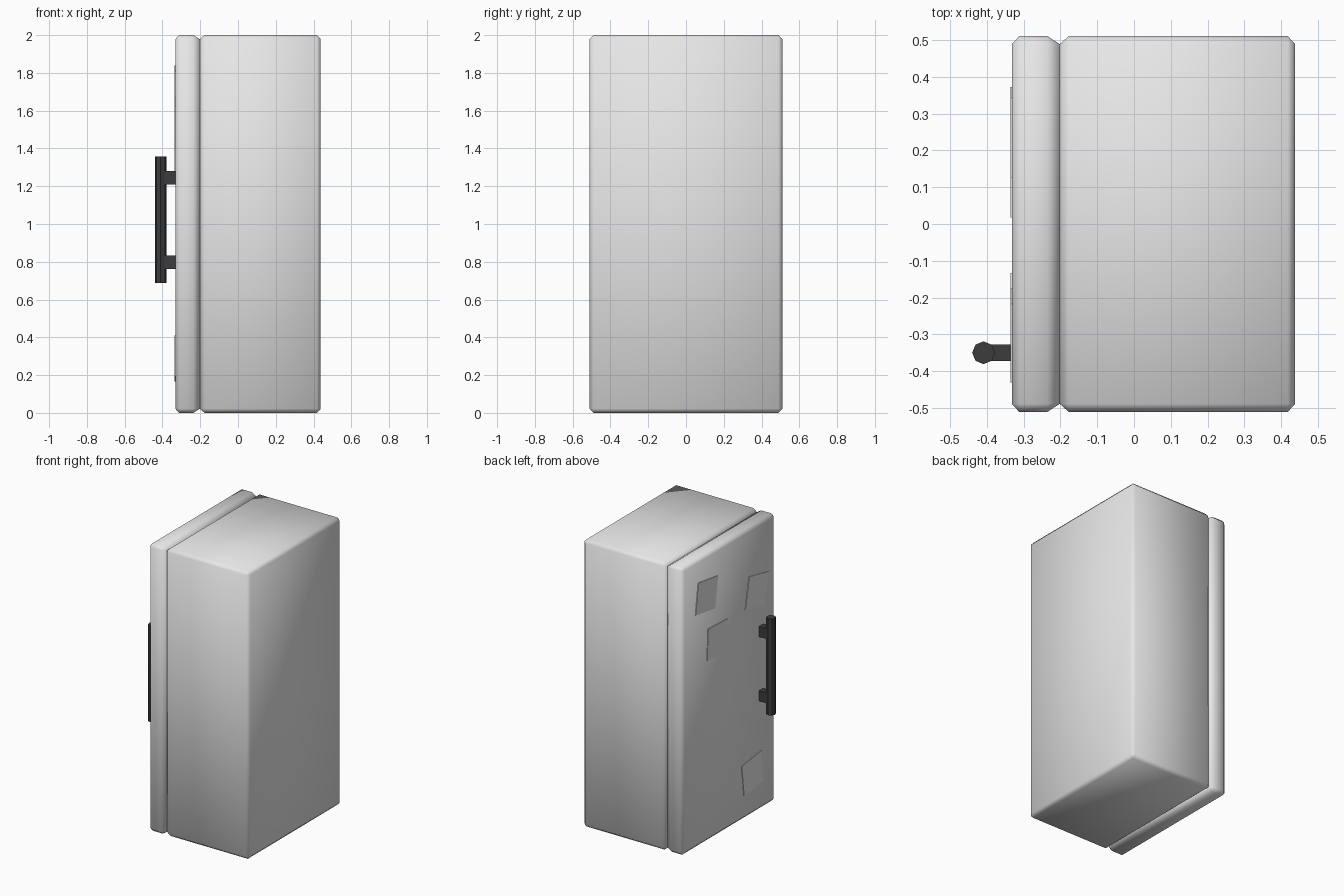
import bpy, bmesh
from math import radians
from mathutils import Matrix, Vector

cube = bpy.data.objects.get("Cube")
if cube:
    bpy.data.objects.remove(cube)


def material(name, rgb):
    m = bpy.data.materials.new(name)
    m.use_nodes = True
    m.diffuse_color = (*rgb, 1)
    m.node_tree.nodes["Principled BSDF"].inputs["Base Color"].default_value = (*rgb, 1)
    return m


enamel = material("pale grey enamel", (0.8, 0.8, 0.8))
black = material("black plastic", (0.045, 0.045, 0.045))


def finish(name, bm, mat, smooth=False):
    bmesh.ops.recalc_face_normals(bm, faces=bm.faces[:])
    for f in bm.faces:
        f.smooth = smooth
    me = bpy.data.meshes.new(name)
    bm.to_mesh(me)
    bm.free()
    me.materials.append(mat)
    ob = bpy.data.objects.new(name, me)
    bpy.context.collection.objects.link(ob)
    return ob


def chamfered_box(name, x0, x1, cut0, cut1, mat):
    """Full-height cabinet block; cut0 and cut1 are the chamfer depths at its x ends."""
    bm = bmesh.new()
    hy, z0, z1, c = 0.511, 0.0, 2.0, 0.022
    for x, xi in ((x0, x0 + cut0), (x1, x1 - cut1)):
        for s in (-1, 1):
            for z, zi in ((z0, z0 + c), (z1, z1 - c)):
                y, yi = s * hy, s * (hy - c)
                for p in ((x, yi, zi), (xi, y, zi), (xi, yi, z)):
                    bm.verts.new(p)
    bmesh.ops.convex_hull(bm, input=bm.verts[:])
    bmesh.ops.dissolve_limit(bm, angle_limit=radians(1), verts=bm.verts[:], edges=bm.edges[:])
    return finish(name, bm, mat, True)


def box(name, centre, size, mat, turn=0):
    bm = bmesh.new()
    bmesh.ops.create_cube(bm, size=1, matrix=Matrix.Translation(centre)
                          @ Matrix.Rotation(radians(turn), 4, "X")
                          @ Matrix.Diagonal((*size, 1)))
    return finish(name, bm, mat)


# Cabinet and door, meeting in a chamfered groove
chamfered_box("cabinet", -0.202, 0.438, 0.025, 0.02, enamel)
chamfered_box("door", -0.332, -0.202, 0.02, 0.034, enamel)

# Door handle: octagonal bar on two brackets
bm = bmesh.new()
bmesh.ops.create_cone(bm, cap_ends=True, segments=8, radius1=0.031, radius2=0.031, depth=0.67,
                      matrix=Matrix.Translation((-0.409, -0.35, 1.022)))
finish("handle_bar", bm, black)
for name, z in (("upper", 1.245), ("lower", 0.798)):
    box(name + "_handle_bracket", Vector((-0.362, -0.35, z)), (0.08, 0.046, 0.072), black)

# Square notes stuck on the door, each slightly turned
notes = ((0.25, 1.716, 8), (-0.302, 1.54, 11.5), (0.131, 1.364, 2.5), (-0.255, 0.288, -7))
for i, (y, z, turn) in enumerate(notes):
    box(f"door_note_{i + 1}", Vector((-0.333, y, z)), (0.005, 0.218, 0.218), enamel, turn)
